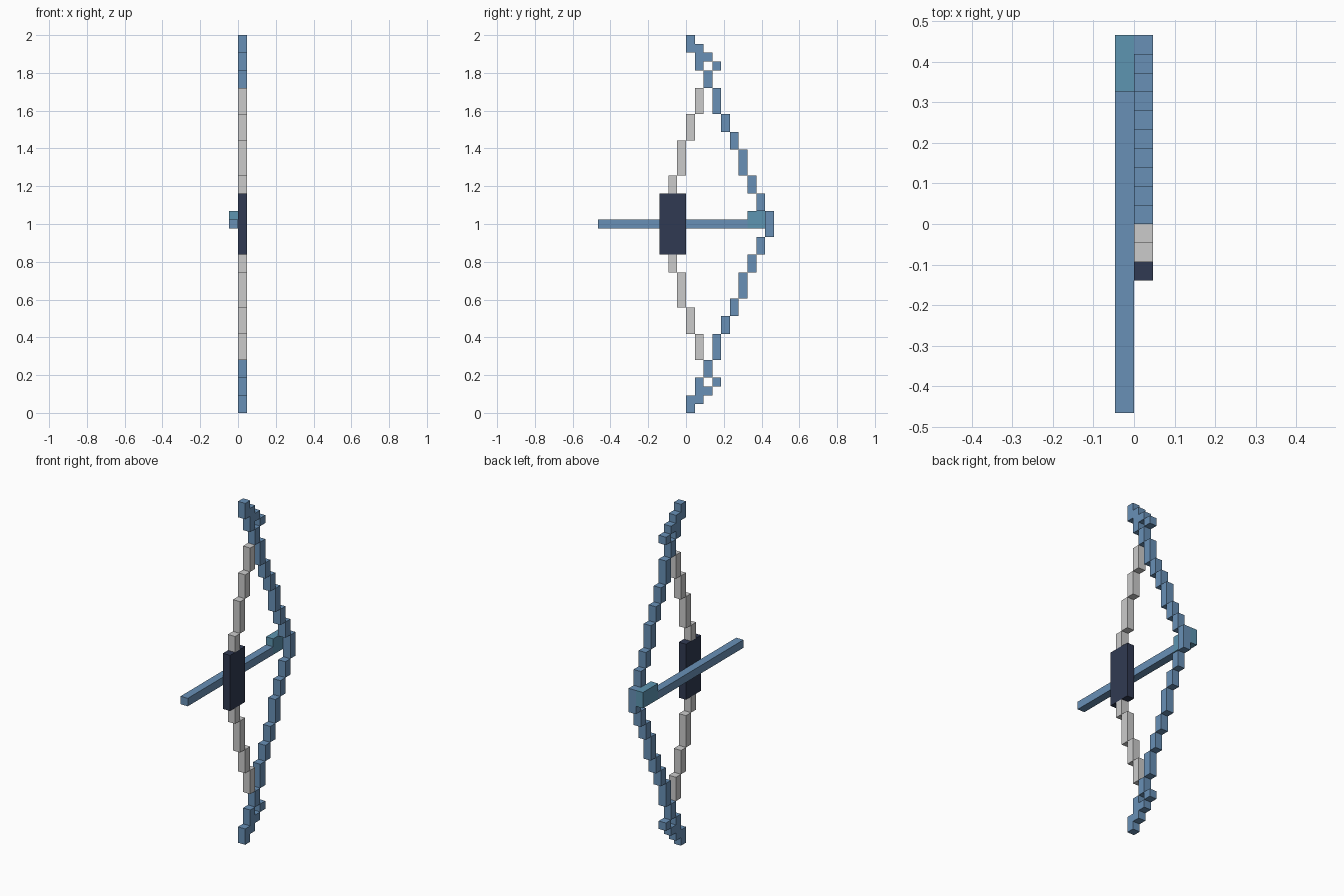
import bpy, bmesh

if "Cube" in bpy.data.objects:
    bpy.data.objects.remove(bpy.data.objects["Cube"])

U = 2 / 43          # voxel size
MID = 21.5          # mirror height in voxels


def material(name, color):
    m = bpy.data.materials.new(name)
    m.diffuse_color = (*color, 1)
    m.use_nodes = True
    m.node_tree.nodes["Principled BSDF"].inputs["Base Color"].default_value = m.diffuse_color
    return m


BLUE = material("blue", (0.14, 0.28, 0.47))
TEAL = material("teal", (0.11, 0.30, 0.44))
DARK = material("dark_navy", (0.03, 0.042, 0.085))
GREY = None


def build(name, boxes, mat, x0=0, mirror=False):
    """Each box is (y0, y1, z0, z1) in voxels, one voxel thick in x."""
    boxes = list(boxes)
    if mirror:
        for y0, y1, z0, z1 in boxes[:]:
            boxes.append((y0, y1, 2 * MID - z1, 2 * MID - z0))
    bm = bmesh.new()
    for y0, y1, z0, z1 in boxes:
        verts = bmesh.ops.create_cube(bm, size=1)["verts"]
        for v in verts:
            v.co.x = (x0 + 0.5 + v.co.x) * U
            v.co.y = ((y0 + y1) / 2 + v.co.y * (y1 - y0)) * U
            v.co.z = ((z0 + z1) / 2 + v.co.z * (z1 - z0)) * U
    me = bpy.data.meshes.new(name)
    bm.to_mesh(me)
    bm.free()
    ob = bpy.data.objects.new(name, me)
    bpy.context.collection.objects.link(ob)
    if mat:
        me.materials.append(mat)
    return ob


# Bow limbs curve back from the grip
build("bow_limbs", [(1, 2, 34, 37), (0, 1, 31, 34), (-1, 0, 27, 31), (-2, -1, 25, 27)],
      GREY, mirror=True)

# Limb tips with string notch
build("limb_tips", [(0, 1, 41, 43), (1, 2, 39, 42), (2, 3, 40, 41), (3, 4, 39, 40),
                    (2, 3, 37, 39)], BLUE, mirror=True)

# Drawn string, stepping back to the nock
build("bow_string", [(3, 4, 34, 37), (4, 5, 32, 34), (5, 6, 30, 32), (6, 7, 27, 30),
                     (7, 8, 25, 27), (8, 9, 23, 25)], BLUE, mirror=True)
build("string_nock", [(9, 10, 20, 23)], BLUE)

# Grip
build("grip", [(-3, 0, 18, 25)], DARK)

# Arrow beside the bow
build("arrow_shaft", [(-10, 7, 21, 22)], BLUE, x0=-1)
build("arrow_fletching", [(7, 10, 21, 23)], TEAL, x0=-1)
